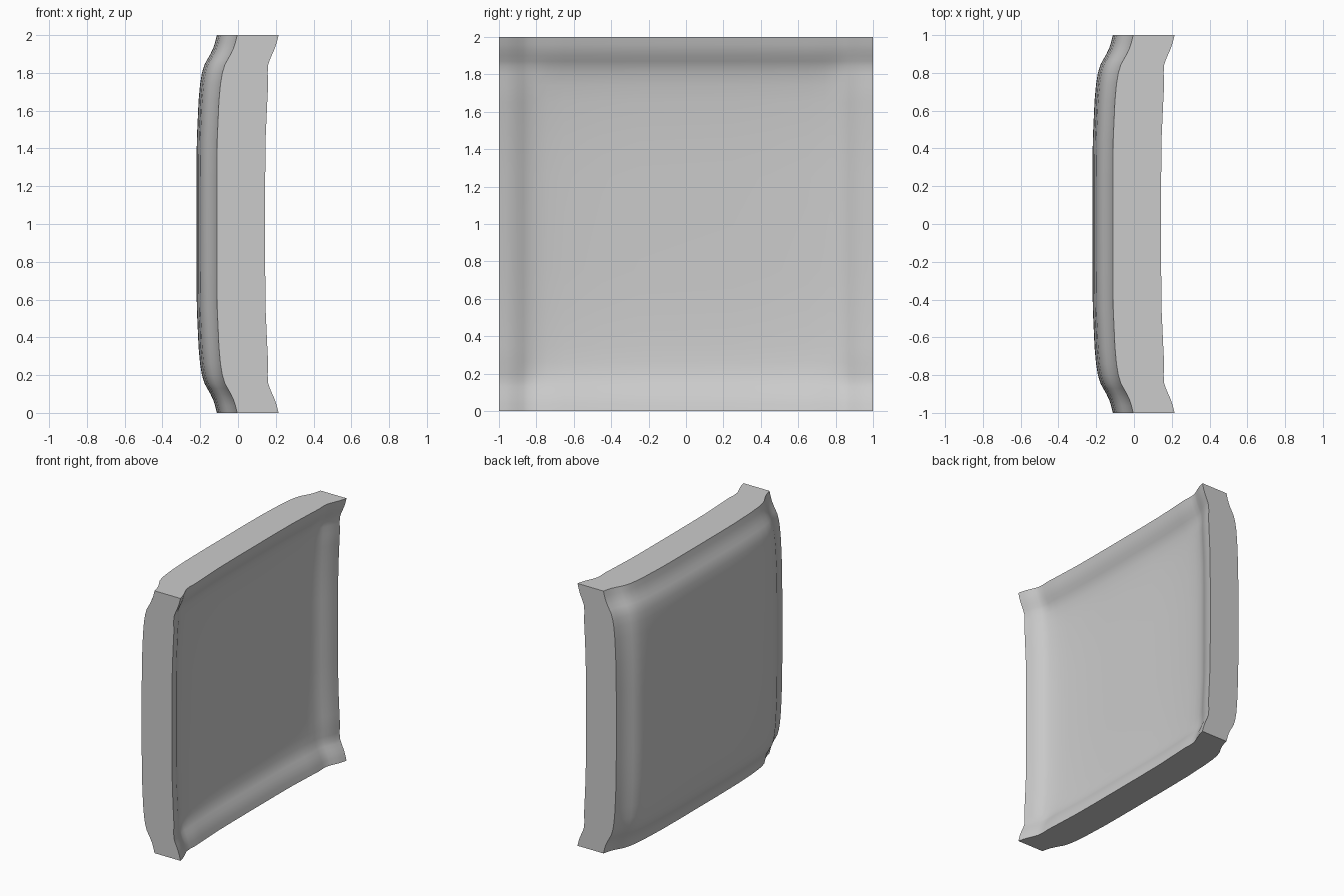
import bpy
import bmesh
import math

cube = bpy.data.objects.get("Cube")
if cube:
    bpy.data.objects.remove(cube)

# Rise of the panel toward its rim: distance from centre, height
RIM = [(0, 0), (0.25, 0), (0.45, 0.002), (0.65, 0.011), (0.74, 0.019),
       (0.8, 0.029), (0.845, 0.043), (0.87, 0.057), (0.9, 0.074),
       (0.93, 0.088), (0.96, 0.098), (1, 0.108)]
CENTRE_X = -0.22
THICKNESS = 0.256
CORNER_THINNING = 0.037

# Mirror the profile to get the full row of stations
stations = [(-d, h) for d, h in reversed(RIM[1:])] + RIM
n = len(stations)


def near_rim(d):
    t = min(max((abs(d) - 0.7) / 0.22, 0), 1)
    return t * t * (3 - 2 * t)


def make_sheet(bm, back):
    """Grid of vertices for one face of the panel."""
    rows = []
    for y, hy in stations:
        row = []
        for z, hz in stations:
            x = CENTRE_X + hy + hz
            if back:
                x += THICKNESS - CORNER_THINNING * near_rim(y) * near_rim(z)
            row.append(bm.verts.new((x, y, z + 1)))
        rows.append(row)
    for i in range(n - 1):
        for j in range(n - 1):
            bm.faces.new((rows[i][j], rows[i + 1][j],
                          rows[i + 1][j + 1], rows[i][j + 1]))
    return rows


def border(rows):
    """Vertices around the outside of a sheet, in order."""
    last = n - 1
    return ([rows[i][0] for i in range(last)]
            + [rows[last][j] for j in range(last)]
            + [rows[i][last] for i in range(last, 0, -1)]
            + [rows[0][j] for j in range(last, 0, -1)])


# Curved panel: bulging sheet, hollow sheet and a flat rim joining them
bm = bmesh.new()
outer = border(make_sheet(bm, False))
inner = border(make_sheet(bm, True))
for k in range(len(outer)):
    m = (k + 1) % len(outer)
    bm.faces.new((outer[k], outer[m], inner[m], inner[k]))
bmesh.ops.recalc_face_normals(bm, faces=bm.faces)

mesh = bpy.data.meshes.new("curved_panel")
bm.to_mesh(mesh)
bm.free()
panel = bpy.data.objects.new("curved_panel", mesh)
bpy.context.collection.objects.link(panel)

# Plain grey surface
grey = bpy.data.materials.new("light_grey")
grey.use_nodes = True
colour = (0.6, 0.6, 0.6, 1)
grey.diffuse_color = colour
grey.node_tree.nodes["Principled BSDF"].inputs["Base Color"].default_value = colour
mesh.materials.append(grey)

# Smooth faces with a crisp rim
bpy.ops.object.select_all(action="DESELECT")
panel.select_set(True)
bpy.context.view_layer.objects.active = panel
bpy.ops.object.shade_smooth_by_angle(angle=math.radians(40))
